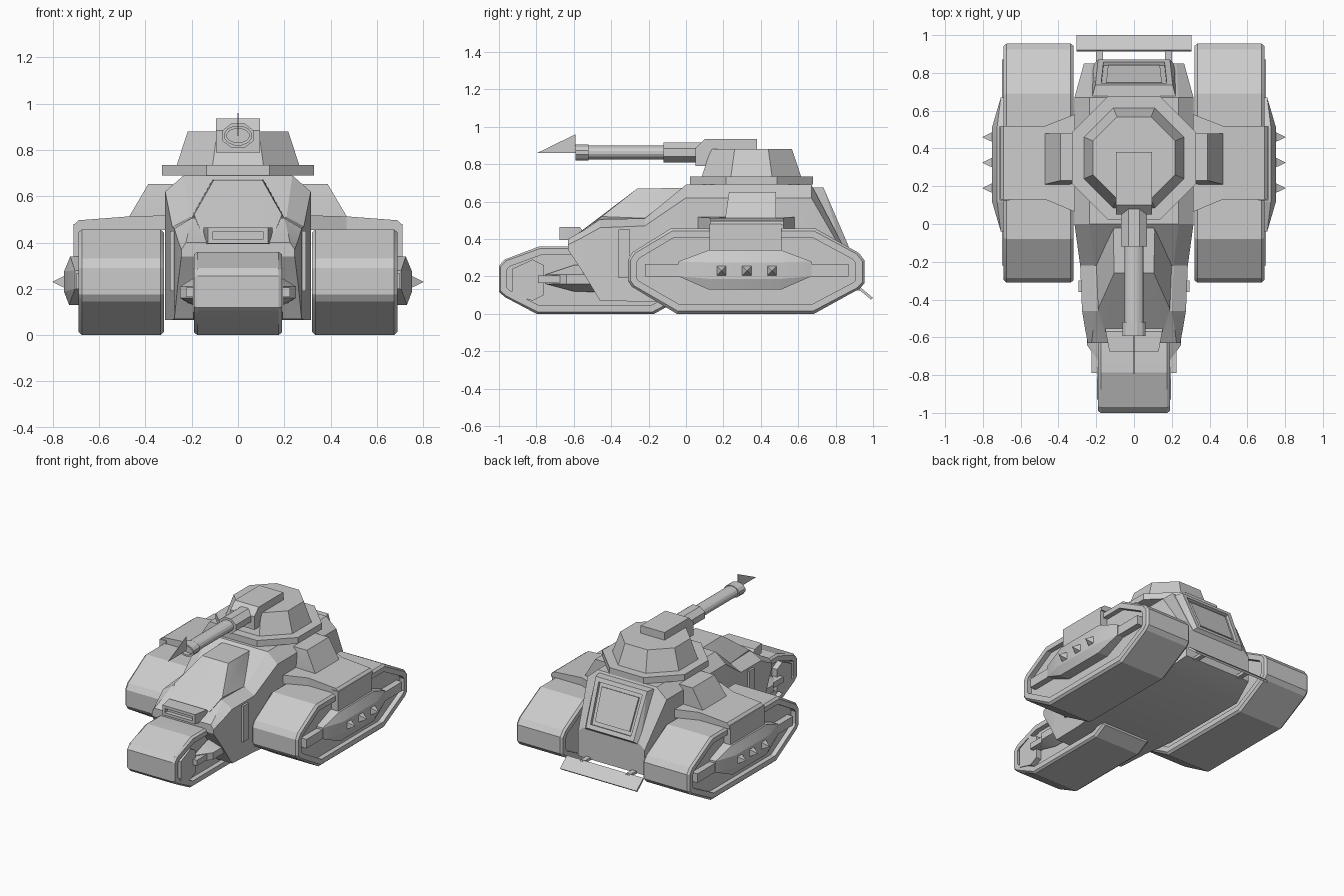
import bpy, bmesh, math
from mathutils import Vector

if "Cube" in bpy.data.objects:
    bpy.data.objects.remove(bpy.data.objects["Cube"])


def finish(name, bm, mirror=False):
    bmesh.ops.recalc_face_normals(bm, faces=bm.faces)
    me = bpy.data.meshes.new(name)
    bm.to_mesh(me)
    bm.free()
    ob = bpy.data.objects.new(name, me)
    bpy.context.collection.objects.link(ob)
    for p in me.polygons:
        p.use_smooth = True
    me.set_sharp_from_angle(angle=math.radians(20))
    if mirror:
        ob.modifiers.new("Mirror", 'MIRROR')
    return ob


def solid(name, pts, sym=False, mirror=False, recess=()):
    """Convex block from points; recess = (direction, rim, depth) steps."""
    pts = list(pts)
    if sym:
        pts += [(-x, y, z) for x, y, z in pts]
    bm = bmesh.new()
    for p in pts:
        bm.verts.new(p)
    res = bmesh.ops.convex_hull(bm, input=bm.verts[:])
    junk = {g for g in res["geom_interior"] + res["geom_unused"]
            if isinstance(g, bmesh.types.BMVert)}
    bmesh.ops.delete(bm, geom=list(junk), context='VERTS')
    bmesh.ops.dissolve_limit(bm, angle_limit=math.radians(1.5),
                             verts=bm.verts[:], edges=bm.edges[:])
    bmesh.ops.recalc_face_normals(bm, faces=bm.faces)
    for d, rim, depth in recess:
        d = Vector(d).normalized()
        f = max(bm.faces, key=lambda f: f.normal.dot(d) * 10 + f.calc_area())
        bmesh.ops.inset_region(bm, faces=[f], thickness=rim, use_even_offset=True)
        r = bmesh.ops.extrude_discrete_faces(bm, faces=[f])
        bmesh.ops.translate(bm, vec=-d * depth, verts=r["faces"][0].verts)
    return finish(name, bm, mirror)


def box(x0, x1, y0, y1, z0, z1):
    return [(x, y, z) for x in (x0, x1) for y in (y0, y1) for z in (z0, z1)]


def ring_z(apothem, z, cy=0.35, n=8):
    r = apothem / math.cos(math.pi / n)
    return [(r * math.cos((i + .5) * math.tau / n),
             cy + r * math.sin((i + .5) * math.tau / n), z) for i in range(n)]


def ring_y(rx, rz, y, n, cz=0.862):
    k = 1 / math.cos(math.pi / n)
    return [(k * rx * math.cos((i + .5) * math.tau / n), y,
             cz + k * rz * math.sin((i + .5) * math.tau / n)) for i in range(n)]


def track(name, prof, x0, x1, mirror):
    """Belt with chamfered shoulders and recessed side walls."""
    cy = (min(p[0] for p in prof) + max(p[0] for p in prof)) / 2
    cz = max(p[1] for p in prof) / 2
    pts = []
    for x, s in ((x0, .02), (x0 + .015, 0), (x1 - .015, 0), (x1, .02)):
        for y, z in prof:
            pts.append((x, y + (cy - y) * s, z + (cz - z) * s * 3))
    solid(name, pts, mirror=mirror,
          recess=(((1, 0, 0), .035, .035), ((-1, 0, 0), .035, .035)))


# Tracks
track("rear_track", [(-.05, 0), (.685, 0), (.93, .135), (.955, .165), (.955, .285), (.925, .325),
                     (.69, .457), (-.08, .457), (-.285, .33), (-.31, .29), (-.31, .175), (-.29, .145)],
      .32, .69, True)
track("front_track", [(-.8, 0), (-.17, 0), (-.08, .05), (-.08, .28), (-.3, .36), (-.785, .36),
                      (-.97, .29), (-1, .256), (-1, .118), (-.97, .09)], -.19, .19, False)

# Hull, lofted through cross-sections along y
stations = [  # y, bottom, half width, shoulder z, top half width, top z
    (-.63, .34, .245, .37, .225, .40), (-.55, .22, .26, .41, .215, .445),
    (-.46, .07, .275, .46, .20, .505), (-.22, .065, .285, .47, .21, .51),
    (0, .065, .315, .62, .235, .69), (.67, .065, .315, .62, .235, .69),
    (.85, .13, .265, .31, .225, .345)]
bm = bmesh.new()
rows = []
for y, zb, hw, zs, ht, zt in stations:
    sec = [(-hw, zb), (hw, zb), (hw, zs), (ht, zt), (-ht, zt), (-hw, zs)]
    rows.append([bm.verts.new((x, y, z)) for x, z in sec])
for a, b in zip(rows, rows[1:]):
    for i in range(6):
        j = (i + 1) % 6
        bm.faces.new((a[i], a[j], b[j], b[i]))
bm.faces.new(rows[0])
bm.faces.new(rows[-1])
finish("hull", bm)

# Hood bump, nose vent and cheek bars
solid("hood_bump", [(.10, 0, .672), (.11, -.04, .672), (.105, -.26, .67), (.2, -.2, .51),
                    (.19, -.45, .52), (.15, -.59, .42), (.18, 0, .5)], sym=True)
solid("nose_vent", [(.13, -.675, .395), (.13, -.675, .465), (.13, -.6, .465),
                    (.15, -.57, .465), (.15, -.5, .39)], sym=True, recess=(((0, -1, 0), .02, .03),))
solid("cheek_bar", box(.24, .295, -.36, -.30, .19, .45), mirror=True)

# Front track hub, arm and wheel plate
solid("front_hub", [(.17, -.75, .16), (.17, -.75, .21), (.17, -.6, .26), (.17, -.4, .26), (.17, -.6, .12),
                    (.17, -.3, .11), (.25, -.64, .16), (.25, -.64, .21), (.25, -.4, .21),
                    (.25, -.4, .16)], mirror=True)
solid("front_hub_arm", box(.13, .225, -.79, -.5, .165, .205), mirror=True)
solid("front_wheel_plate", [(x, y, z) for x in (.13, .195) for y, z in
      ((-.93, .1), (-.93, .24), (-.82, .29), (-.76, .26), (-.76, .1), (-.82, .07))], mirror=True)

# Side hubs with spikes
solid("side_hub", [(x, y, z) for y in (.12, .51) for x, z in
      ((.62, .34), (.725, .34), (.752, .275), (.752, .187), (.73, .13), (.62, .13))] +
      box(.62, .705, -.04, .67, .2, .28), mirror=True)
solid("side_hub_arm", box(.62, .70, -.22, .87, .2, .265), mirror=True)
for y in (.19, .325, .46):
    solid("hub_spike", box(.74, .75, y - .026, y + .026, .204, .256) + [(.803, y, .23)], mirror=True)

# Fenders
solid("fender_outer", [(x, y, z) for y in (.13, .52) for x, z in
      ((.47, .455), (.47, .513), (.69, .496), (.712, .475), (.712, .455))], mirror=True)
solid("fender_inner", box(.29, .315, .065, .58, .455, .517) +
      box(.47, .47, .13, .52, .455, .513), mirror=True)
solid("fender_side_plate", box(.66, .712, .125, .51, .33, .48), mirror=True)
solid("shoulder_block", box(.28, .47, .21, .48, .5, .513) + box(.28, .388, .23, .48, .652, .652),
      mirror=True)

# Rear hatch, flap and struts
solid("rear_hatch", [(.205, .735, .675), (.19, .87, .36), (.225, .66, .675), (.22, .84, .33)],
      sym=True, recess=(((0, .92, .39), .03, .02), ((0, .92, .39), .025, -.012)))
solid("rear_flap", [(.305, .912, .14), (.305, .922, .15), (.305, 1, .085), (.305, .99, .075)], sym=True)
solid("flap_strut", box(.165, .2, .8, .93, .125, .145), mirror=True)

# Turret
solid("turret_ring", ring_z(.328, .69) + ring_z(.328, .735))
solid("turret", ring_z(.265, .735) + ring_z(.217, .88))
solid("gun_mantlet", [(.095, y, z) for y, z in
      ((.05, .79), (.05, .885), (.1, .935), (.38, .935), (.38, .8), (.1, .79))], sym=True)

# Gun
solid("barrel_collar", ring_y(.068, .053, -.12, 8) + ring_y(.068, .053, .08, 8))
solid("barrel", ring_y(.05, .038, -.56, 16) + ring_y(.05, .038, .08, 16))
solid("muzzle", ring_y(.06, .042, -.592, 12) + ring_y(.06, .042, -.52, 12),
      recess=(((0, -1, 0), .012, .05),))
solid("muzzle_blade", [(.002, -.795, .86), (.002, -.59, .96), (.002, -.59, .86)], sym=True)
